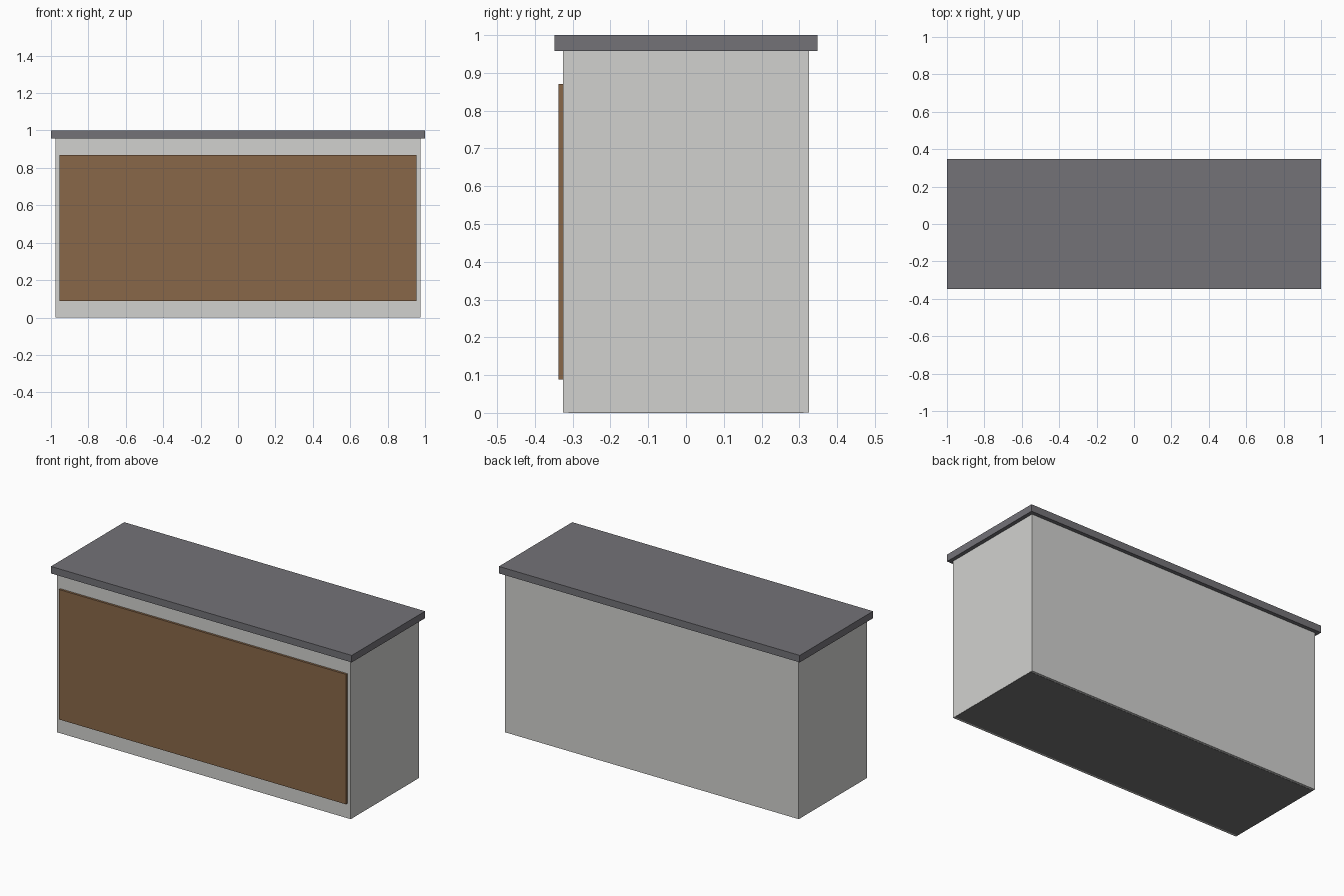
import bpy

cube = bpy.data.objects.get("Cube")
if cube:
    bpy.data.objects.remove(cube, do_unlink=True)


def material(name, rgb):
    mat = bpy.data.materials.new(name)
    mat.use_nodes = True
    mat.diffuse_color = (*rgb, 1)
    bsdf = next(n for n in mat.node_tree.nodes if n.type == 'BSDF_PRINCIPLED')
    bsdf.inputs["Base Color"].default_value = (*rgb, 1)
    return mat


def box(name, low, high, mat):
    """Box between two opposite corners."""
    size = [b - a for a, b in zip(low, high)]
    centre = [(a + b) / 2 for a, b in zip(low, high)]
    bpy.ops.mesh.primitive_cube_add(size=1, location=centre)
    obj = bpy.context.object
    obj.name = name
    obj.scale = size
    bpy.ops.object.transform_apply(location=False, rotation=False, scale=True)
    obj.data.materials.append(mat)
    return obj


light_grey = material("light grey paint", (0.64, 0.64, 0.625))
slate = material("slate grey top", (0.173, 0.17, 0.187))
brown = material("brown wood", (0.248, 0.136, 0.066))
dark = material("dark grey base", (0.18, 0.18, 0.18))

# Counter body
half_x, half_y, top_z = 0.977, 0.325, 0.958
box("counter_body", (-half_x, -half_y, 0.001), (half_x, half_y, top_z), light_grey)

# Plinth set into the underside, a little shallower than the body
box("plinth", (-half_x + 0.001, -half_y + 0.014, 0),
    (half_x - 0.001, half_y - 0.014, 0.08), dark)

# Overhanging worktop
box("worktop", (-1, -0.348, top_z), (1, 0.348, 1), slate)

# Raised front panel
box("front_panel", (-0.955, -0.338, 0.089), (0.955, -half_y, 0.87), brown)
